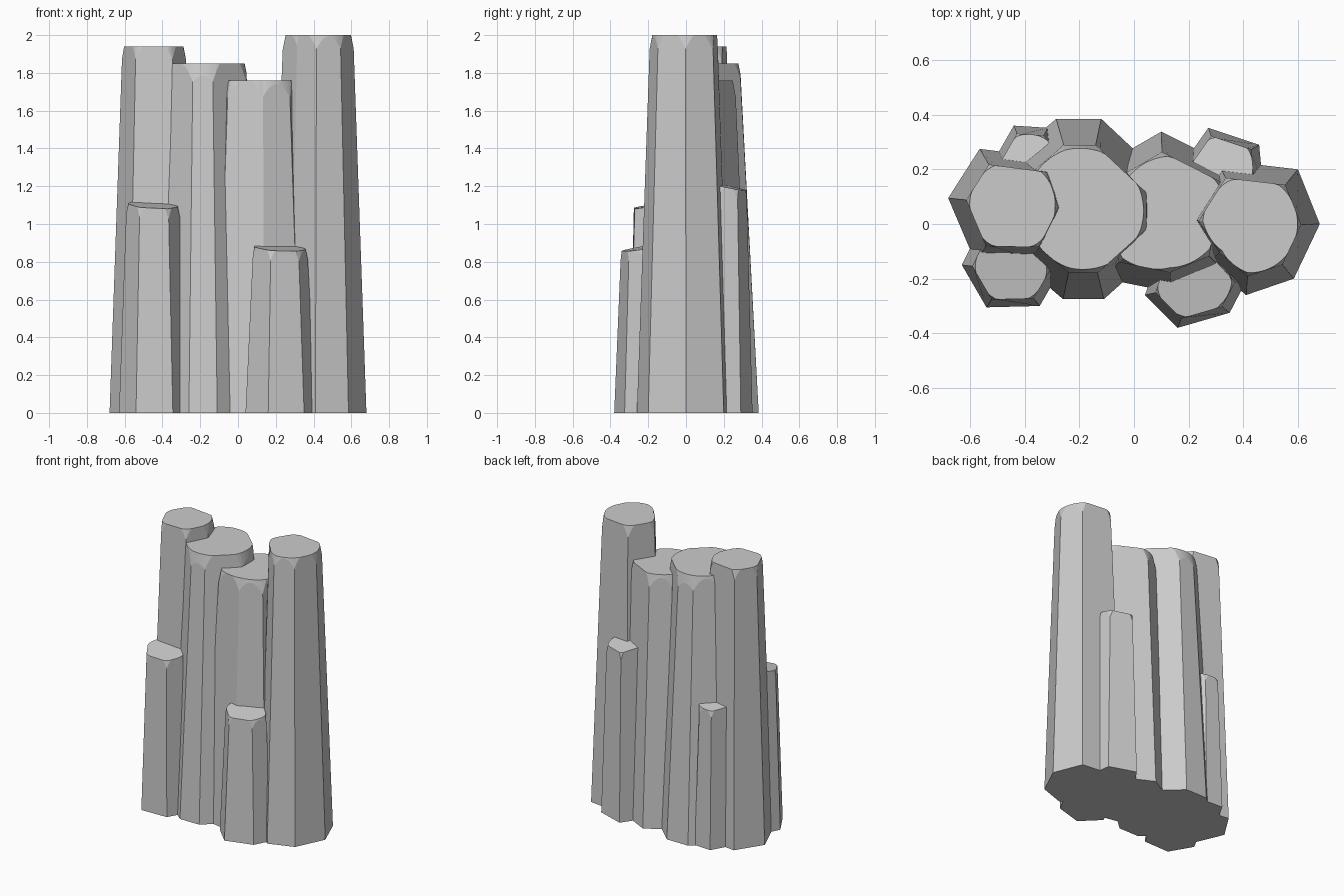
import bpy, bmesh
from mathutils import Vector

if "Cube" in bpy.data.objects:
    bpy.data.objects.remove(bpy.data.objects["Cube"])

SEG = 10          # samples along each side of a column's top rim
ROUND = 0.92      # corner radius kept at the rim
STEEP = 5.0       # steepness of the corner chamfer


def column(name, centre, height, taper, base, tilt=(0, 0)):
    """Tapered many-sided pillar whose top corners are cut off like a nut."""
    c = Vector(centre)
    foot = [Vector(p) for p in base]
    top = [c + (p - c) * taper for p in foot]
    n = len(foot)
    bm = bmesh.new()
    floor = [bm.verts.new((p.x, p.y, 0)) for p in foot]
    shoulder, rim = [], []
    for i in range(n):
        a, b = top[i] - c, top[(i + 1) % n] - c
        for k in range(SEG):
            t = k / SEG
            d = a.lerp(b, t)
            limit = ROUND * (a.length * (1 - t) + b.length * t)
            over = max(0.0, d.length - limit)
            z = height + tilt[0] * d.x + tilt[1] * d.y
            inner = c + d.normalized() * (d.length - over)
            shoulder.append(bm.verts.new((c.x + d.x, c.y + d.y, z - over * STEEP)))
            rim.append(bm.verts.new((inner.x, inner.y, z)))
    m = len(rim)
    for i in range(n):
        edge = [shoulder[(i * SEG + k) % m] for k in range(SEG + 1)]
        bm.faces.new([floor[i], floor[(i + 1) % n]] + edge[::-1])
    for j in range(m):
        k = (j + 1) % m
        bm.faces.new((shoulder[j], shoulder[k], rim[k], rim[j]))
    bm.faces.new(rim)
    bm.faces.new(floor[::-1])
    bmesh.ops.remove_doubles(bm, verts=bm.verts[:], dist=0.0002)
    bmesh.ops.recalc_face_normals(bm, faces=bm.faces[:])
    mesh = bpy.data.meshes.new(name)
    bm.to_mesh(mesh)
    bm.free()
    bpy.context.collection.objects.link(bpy.data.objects.new(name, mesh))


# Four tall pillars, right to left
column("tall_pillar_right", (0.43, -0.01), 2.0, 0.73,
       [(0.68, 0.0), (0.60, 0.20), (0.30, 0.235), (0.165, 0.02),
        (0.27, -0.14), (0.41, -0.26), (0.585, -0.20)])
column("tall_pillar_mid_right", (0.11, 0.04), 1.76, 0.75,
       [(0.14, -0.25), (0.33, -0.17), (0.40, 0.187), (0.10, 0.338),
        (-0.07, 0.24), (-0.16, 0.0), (-0.11, -0.20)])
column("tall_pillar_mid_left", (-0.19, 0.055), 1.85, 0.71,
       [(-0.26, -0.275), (-0.11, -0.275), (0.141, -0.05), (0.141, 0.14),
        (-0.12, 0.385), (-0.285, 0.385), (-0.465, 0.23), (-0.458, -0.105)])
column("tall_pillar_left", (-0.445, 0.07), 1.94, 0.72,
       [(-0.68, 0.095), (-0.58, -0.14), (-0.31, -0.145), (-0.21, 0.056),
        (-0.27, 0.237), (-0.565, 0.275)])

# Four short broken pillars around the edge
column("short_pillar_front_left", (-0.45, -0.17), 1.10, 0.79,
       [(-0.63, -0.15), (-0.54, -0.305), (-0.345, -0.30), (-0.27, -0.17),
        (-0.36, -0.02), (-0.56, -0.01)], tilt=(-0.05, 0.15))
column("short_pillar_front_right", (0.22, -0.22), 0.875, 0.79,
       [(0.04, -0.26), (0.16, -0.38), (0.35, -0.325), (0.41, -0.21),
        (0.28, -0.07), (0.10, -0.09)], tilt=(-0.06, 0.15))
column("short_pillar_back_right", (0.32, 0.21), 1.20, 0.79,
       [(0.272, 0.352), (0.458, 0.29), (0.47, 0.16), (0.36, 0.07),
        (0.20, 0.09), (0.165, 0.20)], tilt=(-0.05, -0.2))
column("short_pillar_back_left", (-0.385, 0.22), 0.98, 0.79,
       [(-0.44, 0.36), (-0.315, 0.352), (-0.23, 0.23), (-0.30, 0.09),
        (-0.45, 0.09), (-0.52, 0.22)], tilt=(0.05, -0.15))
